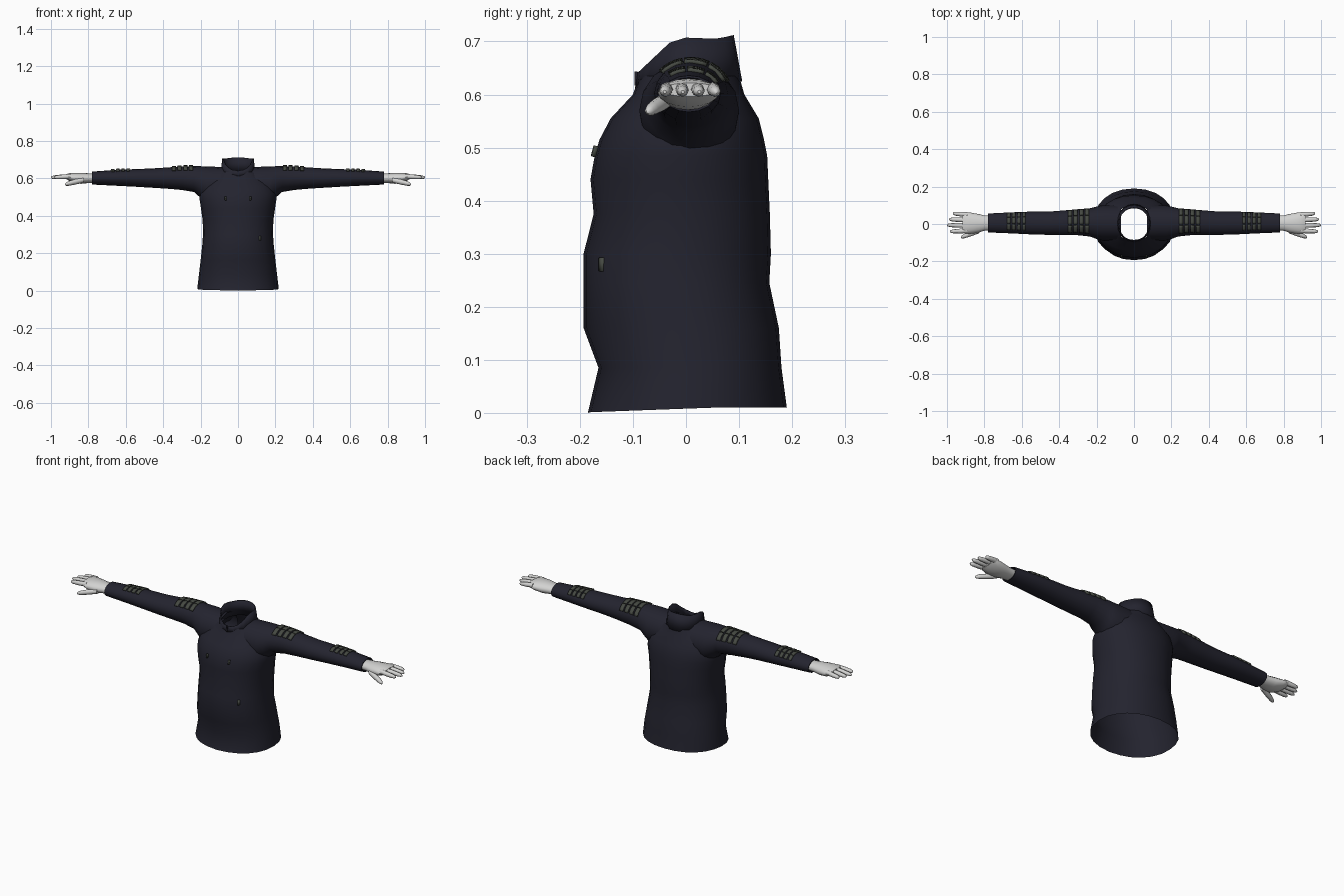
import bpy, bmesh, math
from mathutils import Vector

if "Cube" in bpy.data.objects:
    bpy.data.objects.remove(bpy.data.objects["Cube"])


def material(name, rgb):
    m = bpy.data.materials.new(name)
    m.diffuse_color = (*rgb, 1)
    m.use_nodes = True
    m.node_tree.nodes["Principled BSDF"].inputs["Base Color"].default_value = m.diffuse_color
    return m


NAVY = material("navy cloth", (0.017, 0.017, 0.028))
SKIN = material("pale grey", (0.65, 0.65, 0.64))
PATCH = material("grey green", (0.06, 0.067, 0.055))


def finish(name, bm, mat, mirror=False, thick=0, angle=50):
    bmesh.ops.recalc_face_normals(bm, faces=bm.faces)
    me = bpy.data.meshes.new(name)
    bm.to_mesh(me)
    bm.free()
    ob = bpy.data.objects.new(name, me)
    bpy.context.collection.objects.link(ob)
    me.materials.append(mat)
    bpy.ops.object.select_all(action='DESELECT')
    bpy.context.view_layer.objects.active = ob
    ob.select_set(True)
    bpy.ops.object.shade_smooth_by_angle(angle=math.radians(angle))
    if thick:
        s = ob.modifiers.new("Thickness", 'SOLIDIFY')
        s.thickness, s.offset = thick, -1
    if mirror:
        ob.modifiers.new("Mirror", 'MIRROR').use_mirror_merge = False
    return ob


def skin_rings(bm, rings, cap_start=False, cap_end=False):
    vs = [[bm.verts.new(p) for p in r] for r in rings]
    n = len(vs[0])
    for a, b in zip(vs, vs[1:]):
        for i in range(n):
            j = (i + 1) % n
            bm.faces.new((a[i], a[j], b[j], b[i]))
    if cap_start:
        bm.faces.new(vs[0][::-1])
    if cap_end:
        bm.faces.new(vs[-1])


def lerp_table(table, t):
    """Interpolate rows whose first entry is the parameter."""
    if t <= table[0][0]:
        return table[0][1:]
    for a, b in zip(table, table[1:]):
        if t <= b[0]:
            f = (t - a[0]) / (b[0] - a[0])
            return [p + (q - p) * f for p, q in zip(a[1:], b[1:])]
    return table[-1][1:]


def power(v, e):
    return math.copysign(abs(v) ** e, v)


def flat_ring(hw, yf, yb, zfun, n=24):
    """Rounded horizontal section, zfun gives height from y."""
    pts = []
    for i in range(n):
        a = 2 * math.pi * i / n
        y = (yf + yb) / 2 + (yb - yf) / 2 * power(math.sin(a), 0.93)
        pts.append((hw * power(math.cos(a), 0.93), y, zfun(y)))
    return pts


def side_ring(x, zb, zt, yf, yb, n=16):
    """Elliptic section across an arm."""
    return [(x, (yf + yb) / 2 + (yb - yf) / 2 * math.cos(2 * math.pi * i / n),
             (zb + zt) / 2 + (zt - zb) / 2 * math.sin(2 * math.pi * i / n))
            for i in range(n)]


# Torso: height, half width, front y, back y
TORSO = [(0.085, 0.209, -0.165, 0.180), (0.16, 0.200, -0.193, 0.175),
         (0.245, 0.191, -0.193, 0.157), (0.30, 0.187, -0.193, 0.160),
         (0.375, 0.189, -0.174, 0.158), (0.44, 0.198, -0.180, 0.155),
         (0.485, 0.205, -0.172, 0.153), (0.515, 0.206, -0.163, 0.147),
         (0.555, 0.193, -0.142, 0.137), (0.60, 0.158, -0.100, 0.110),
         (0.635, 0.105, -0.088, 0.100)]
bm = bmesh.new()
hem = flat_ring(0.218, -0.185, 0.190, lambda y: min(0.01, 0.007 + 0.037 * y + 0.001) if y > -0.18 else 0.0)
rings = [hem]
for z, hw, yf, yb in TORSO:
    rings.append(flat_ring(hw, yf, yb, lambda y, z=z: z))
skin_rings(bm, rings)
finish("jumper_body", bm, NAVY)

# Stand-up collar, dipping at the front
RIM = [(-0.09, 0.642), (-0.02, 0.708), (0.06, 0.705), (0.09, 0.712)]
bm = bmesh.new()
skin_rings(bm, [flat_ring(0.092, -0.096, 0.106, lambda y: 0.613 + 0.06 * (y + 0.09), 20),
                flat_ring(0.085, -0.091, 0.090, lambda y: lerp_table(RIM, y)[0], 20)])
finish("collar", bm, NAVY, thick=0.006)

# Collar fastening at the centre front
bm = bmesh.new()
bmesh.ops.create_cube(bm, size=1)
for v in bm.verts:
    v.co = Vector((v.co.x * 0.006, -0.0945 + v.co.y * 0.006, 0.63 + v.co.z * 0.026))
finish("collar_fastening", bm, NAVY)

# Sleeves: x, bottom z, top z, front y, back y
SLEEVE = [(0.07, 0.47, 0.660, -0.088, 0.100), (0.17, 0.475, 0.664, -0.088, 0.100),
          (0.205, 0.500, 0.665, -0.078, 0.092), (0.235, 0.527, 0.665, -0.067, 0.084),
          (0.30, 0.538, 0.664, -0.060, 0.079), (0.38, 0.545, 0.658, -0.060, 0.072),
          (0.46, 0.550, 0.653, -0.058, 0.066), (0.56, 0.556, 0.649, -0.055, 0.066),
          (0.66, 0.561, 0.645, -0.050, 0.062), (0.78, 0.567, 0.636, -0.045, 0.056)]
bm = bmesh.new()
cuff = [(0.78, 0.571, 0.632, -0.041, 0.052), (0.76, 0.575, 0.626, -0.036, 0.046)]
skin_rings(bm, [side_ring(*r) for r in SLEEVE + cuff])
finish("sleeves", bm, NAVY, mirror=True)


# Raised stripes wrapped over the sleeves, each in three segments
def sleeve_stripes(name, x0, count, pitch, width, a0, a1):
    bm = bmesh.new()
    span = (a1 - a0) / 3
    for k in range(count):
        for s in range(3):
            start = a0 + s * span + 2
            cols = []
            for i in range(5):
                a = math.radians(start + (span - 4) * i / 4)
                pair = []
                for x in (x0 + k * pitch, x0 + k * pitch + width):
                    zb, zt, yf, yb = lerp_table(SLEEVE, x)
                    y = (yf + yb) / 2 + ((yb - yf) / 2 + 0.006) * math.cos(a)
                    z = (zb + zt) / 2 + ((zt - zb) / 2 + 0.006) * math.sin(a)
                    pair.append(bm.verts.new((x, y, z)))
                cols.append(pair)
            for p, q in zip(cols, cols[1:]):
                bm.faces.new((p[0], p[1], q[1], q[0]))
    finish(name, bm, PATCH, mirror=True, thick=0.008, angle=30)


sleeve_stripes("shoulder_stripes", 0.24, 4, 0.031, 0.021, 22, 140)
sleeve_stripes("forearm_stripes", 0.58, 4, 0.027, 0.017, 25, 130)


# Small tags lying on the front of the torso
def tag(name, x, z, w, h, mirror):
    bm = bmesh.new()
    grid = []
    for dx, dz in ((-1, -1), (1, -1), (1, 1), (-1, 1)):
        px, pz = x + dx * w / 2, z + dz * h / 2
        hw, yf, yb = lerp_table(TORSO, pz)
        y = (yf + yb) / 2 - (yb - yf) / 2 * math.sqrt(1 - (px / hw) ** 2)
        grid.append(bm.verts.new((px, y - 0.007, pz)))
    bm.faces.new(grid)
    finish(name, bm, PATCH, mirror=mirror, thick=0.008)


tag("chest_tags", 0.065, 0.492, 0.008, 0.02, True)
tag("waist_tag", 0.118, 0.28, 0.010, 0.026, False)

# Hands: palm
bm = bmesh.new()
PALM = [(0.76, 0.577, 0.624, -0.034, 0.044), (0.80, 0.575, 0.627, -0.036, 0.046),
        (0.84, 0.571, 0.630, -0.048, 0.055), (0.88, 0.577, 0.630, -0.053, 0.062),
        (0.905, 0.588, 0.627, -0.050, 0.064), (0.917, 0.596, 0.622, -0.045, 0.060)]
skin_rings(bm, [side_ring(*r) for r in PALM], True, True)
finish("palms", bm, SKIN, mirror=True)


# Fingers and thumb as tapered tubes with rounded tips
def finger(bm, a, b, r):
    a, b = Vector(a), Vector(b)
    rings = []
    for f, s in ((0, 1), (0.45, 1), (0.8, 0.85), (0.94, 0.62), (1, 0.25)):
        p, q = a.lerp(b, f), r * s
        rings.append(side_ring(p.x, p.z - q, p.z + q, p.y - q, p.y + q, 8))
    skin_rings(bm, rings, True, True)


bm = bmesh.new()
for y, y_tip, tip in ((0.050, 0.056, 0.968), (0.021, 0.025, 0.99),
                      (-0.008, -0.006, 1.0), (-0.036, -0.040, 0.984)):
    finger(bm, (0.89, y, 0.611), (tip, y_tip, 0.605), 0.0125)
finger(bm, (0.825, -0.034, 0.592), (0.925, -0.071, 0.568), 0.0145)
finish("fingers", bm, SKIN, mirror=True)
